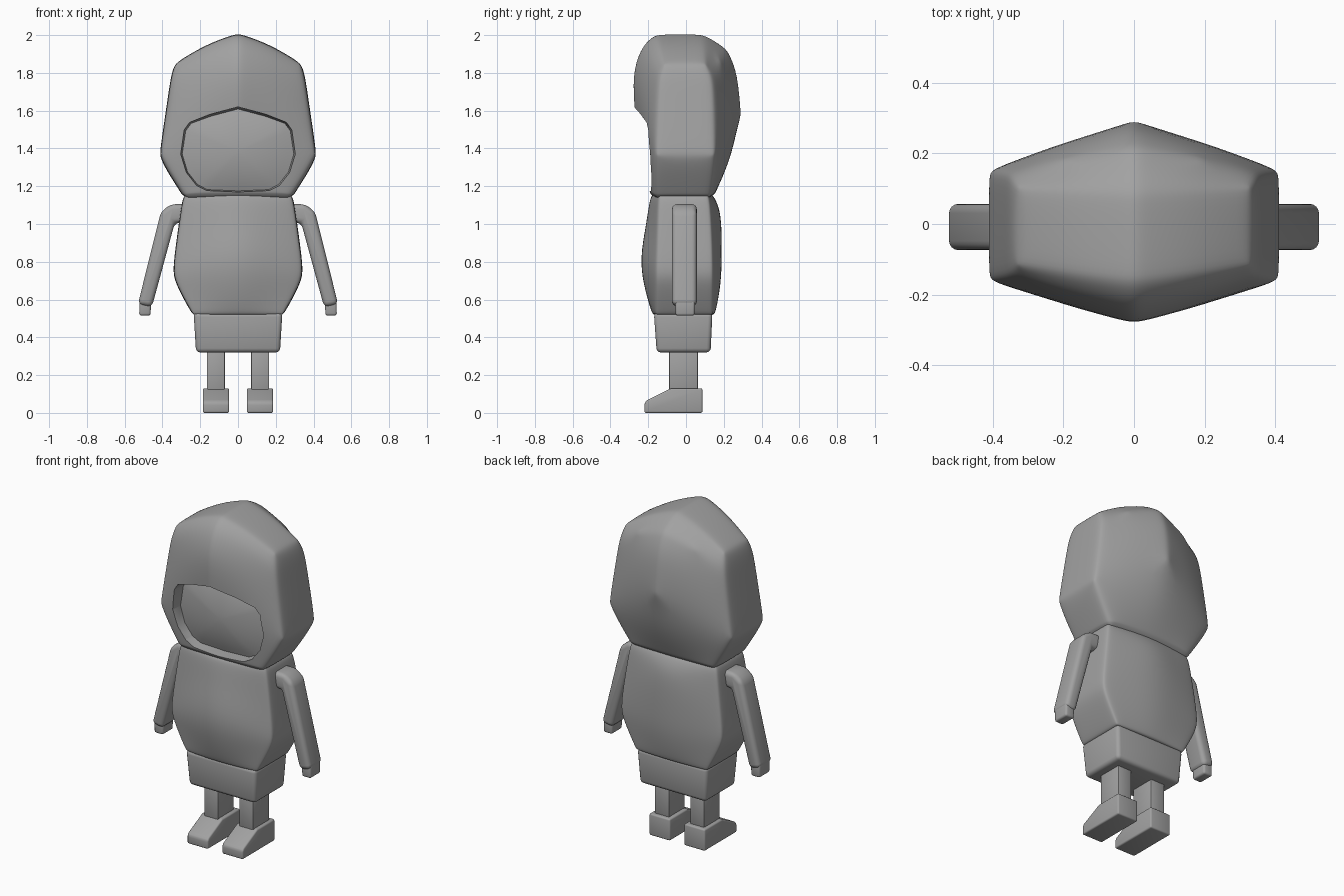
import bpy, bmesh, math

if "Cube" in bpy.data.objects:
    bpy.data.objects.remove(bpy.data.objects["Cube"])

grey = bpy.data.materials.new("plain grey")
grey.diffuse_color = (0.36, 0.36, 0.36, 1)
grey.use_nodes = True
grey.node_tree.nodes["Principled BSDF"].inputs["Base Color"].default_value = grey.diffuse_color


def make(name, verts, faces):
    bm = bmesh.new()
    vs = [bm.verts.new(v) for v in verts]
    for f in faces:
        bm.faces.new([vs[i] for i in f])
    bmesh.ops.recalc_face_normals(bm, faces=bm.faces)
    me = bpy.data.meshes.new(name)
    bm.to_mesh(me)
    bm.free()
    me.materials.append(grey)
    ob = bpy.data.objects.new(name, me)
    bpy.context.collection.objects.link(ob)
    return ob


def apply(ob, mod):
    bpy.context.view_layer.objects.active = ob
    bpy.ops.object.modifier_apply(modifier=mod.name)


def bevel(ob, width, segments=3, angle=20):
    b = ob.modifiers.new("bevel", 'BEVEL')
    b.width, b.segments = width, segments
    b.limit_method, b.angle_limit = 'ANGLE', math.radians(angle)
    apply(ob, b)


def subdivide(ob):
    s = ob.modifiers.new("soften", 'SUBSURF')
    s.levels = 2
    apply(ob, s)


def smooth(ob, angle=40):
    bpy.ops.object.select_all(action='DESELECT')
    ob.select_set(True)
    bpy.context.view_layer.objects.active = ob
    bpy.ops.object.shade_smooth_by_angle(angle=math.radians(angle))


def loft(name, rings, caps):
    """Stack equal loops of points; caps are index loops used on both ends."""
    n = len(rings[0])
    faces = [(r * n + i, r * n + (i + 1) % n, (r + 1) * n + (i + 1) % n, (r + 1) * n + i)
             for r in range(len(rings) - 1) for i in range(n)]
    last = (len(rings) - 1) * n
    faces += [c for c in caps] + [tuple(last + i for i in c) for c in caps]
    return make(name, [p for r in rings for p in r], faces)


def hex_ring(w, zs, sf, sb, zc, cf, cb):
    """Six-sided loop with rounded front and back: sides at height zs, centre at zc."""
    zm = zs + (zc - zs) * 0.62
    mf, mb = sf + (cf - sf) * 0.57, sb + (cb - sb) * 0.57
    h = w / 2
    return [(0, cf, zc), (h, mf, zm), (w, sf, zs), (w, sb, zs), (h, mb, zm),
            (0, cb, zc), (-h, mb, zm), (-w, sb, zs), (-w, sf, zs), (-h, mf, zm)]


HEX_CAPS = [(1, 2, 3, 4), (0, 1, 4, 5), (9, 0, 5, 6), (8, 9, 6, 7)]


def box_loft(name, levels):
    """Tapered box from (x0, x1, y0, y1, z) levels."""
    rings = [[(a, c, z), (b, c, z), (b, d, z), (a, d, z)] for a, b, c, d, z in levels]
    return loft(name, rings, [(0, 1, 2, 3)])


# hood
hood = loft("hood", [hex_ring(*r) for r in (
    (0.275, 1.13, -0.165, 0.13, 1.135, -0.185, 0.145),
    (0.30, 1.16, -0.17, 0.14, 1.18, -0.20, 0.165),
    (0.37, 1.27, -0.17, 0.15, 1.38, -0.235, 0.262),
    (0.418, 1.36, -0.165, 0.157, 1.60, -0.275, 0.296),
    (0.376, 1.64, -0.155, 0.15, 1.80, -0.292, 0.28),
    (0.359, 1.76, -0.15, 0.145, 1.935, -0.245, 0.222),
    (0.338, 1.85, -0.125, 0.115, 2.012, -0.17, 0.09))], HEX_CAPS)
bevel(hood, 0.045, 2, 27)
subdivide(hood)

# face opening, narrowing towards the back
half = [(0, 1.62), (0.15, 1.58), (0.26, 1.54), (0.29, 1.50), (0.31, 1.37),
        (0.28, 1.27), (0.225, 1.20), (0.17, 1.172), (0, 1.165)]
outline = half + [(-x, z) for x, z in half[-2:0:-1]]


def opening(y, s):
    return [(x * s, y, 1.385 + (z - 1.385) * s) for x, z in outline]


n = len(outline)
cutter = loft("opening_cutter", [opening(-0.5, 1.0), opening(-0.24, 1.0), opening(-0.12, 0.95)],
              [tuple(range(n))])
cutter.hide_render = True
cut = hood.modifiers.new("cut", 'BOOLEAN')
cut.operation, cut.solver, cut.object = 'DIFFERENCE', 'EXACT', cutter
apply(hood, cut)
bpy.data.objects.remove(cutter)
smooth(hood)

# face, a shallow dome inside the opening
rings = [opening(-0.125 - 0.045 * (1 - s * s), s * 0.97) for s in (1, 0.85, 0.65, 0.4, 0.15)]
verts = [p for r in rings for p in r] + [(0, -0.17, 1.385)]
faces = [(r * n + i, r * n + (i + 1) % n, (r + 1) * n + (i + 1) % n, (r + 1) * n + i)
         for r in range(4) for i in range(n)]
faces += [(4 * n + i, 4 * n + (i + 1) % n, 5 * n) for i in range(n)]
faces.append(tuple(range(n)))
smooth(make("face", verts, faces))

# jacket
jacket = loft("jacket", [hex_ring(*r) for r in (
    (0.24, 0.515, -0.165, 0.145, 0.515, -0.18, 0.155),
    (0.335, 0.69, -0.16, 0.145, 0.68, -0.237, 0.192),
    (0.346, 0.76, -0.16, 0.145, 0.83, -0.257, 0.197),
    (0.325, 0.92, -0.155, 0.14, 1.00, -0.222, 0.197),
    (0.30, 1.10, -0.15, 0.13, 1.08, -0.207, 0.185),
    (0.285, 1.16, -0.145, 0.12, 1.16, -0.19, 0.145))], HEX_CAPS)
bevel(jacket, 0.022, 2, 27)
subdivide(jacket)
smooth(jacket)

# lower garment
shorts = box_loft("shorts", [(-0.222, 0.222, -0.155, 0.13, 0.32),
                             (-0.235, 0.235, -0.17, 0.14, 0.53)])
bevel(shorts, 0.022)
smooth(shorts)

arm_profile = [(0.27, 1.105), (0.355, 1.105), (0.408, 1.065), (0.53, 0.575),
               (0.456, 0.56), (0.335, 1.005), (0.27, 1.01)]
shoe_profile = [(0.087, 0), (0.087, 0.13), (-0.08, 0.13), (-0.21, 0.065), (-0.22, 0.05), (-0.22, 0)]

for side, s in (("right", 1), ("left", -1)):
    # sleeve and hand
    arm = loft(side + "_arm", [[(s * x, y, z) for x, z in arm_profile] for y in (-0.074, 0.057)],
               [tuple(range(len(arm_profile)))])
    bevel(arm, 0.026, 4, 30)
    smooth(arm)
    hand = box_loft(side + "_hand", [(s * 0.463, s * 0.523, -0.055, 0.045, 0.515),
                                     (s * 0.46, s * 0.522, -0.058, 0.047, 0.60)])
    bevel(hand, 0.012)
    smooth(hand)
    # leg and shoe
    leg = box_loft(side + "_leg", [(s * 0.07, s * 0.165, -0.09, 0.063, 0.11),
                                   (s * 0.07, s * 0.165, -0.09, 0.063, 0.34)])
    bevel(leg, 0.006, 2)
    smooth(leg)
    shoe = loft(side + "_shoe", [[(s * x, y, z) for y, z in shoe_profile] for x in (0.047, 0.186)],
                [tuple(range(len(shoe_profile)))])
    bevel(shoe, 0.01, 3, 15)
    smooth(shoe)
